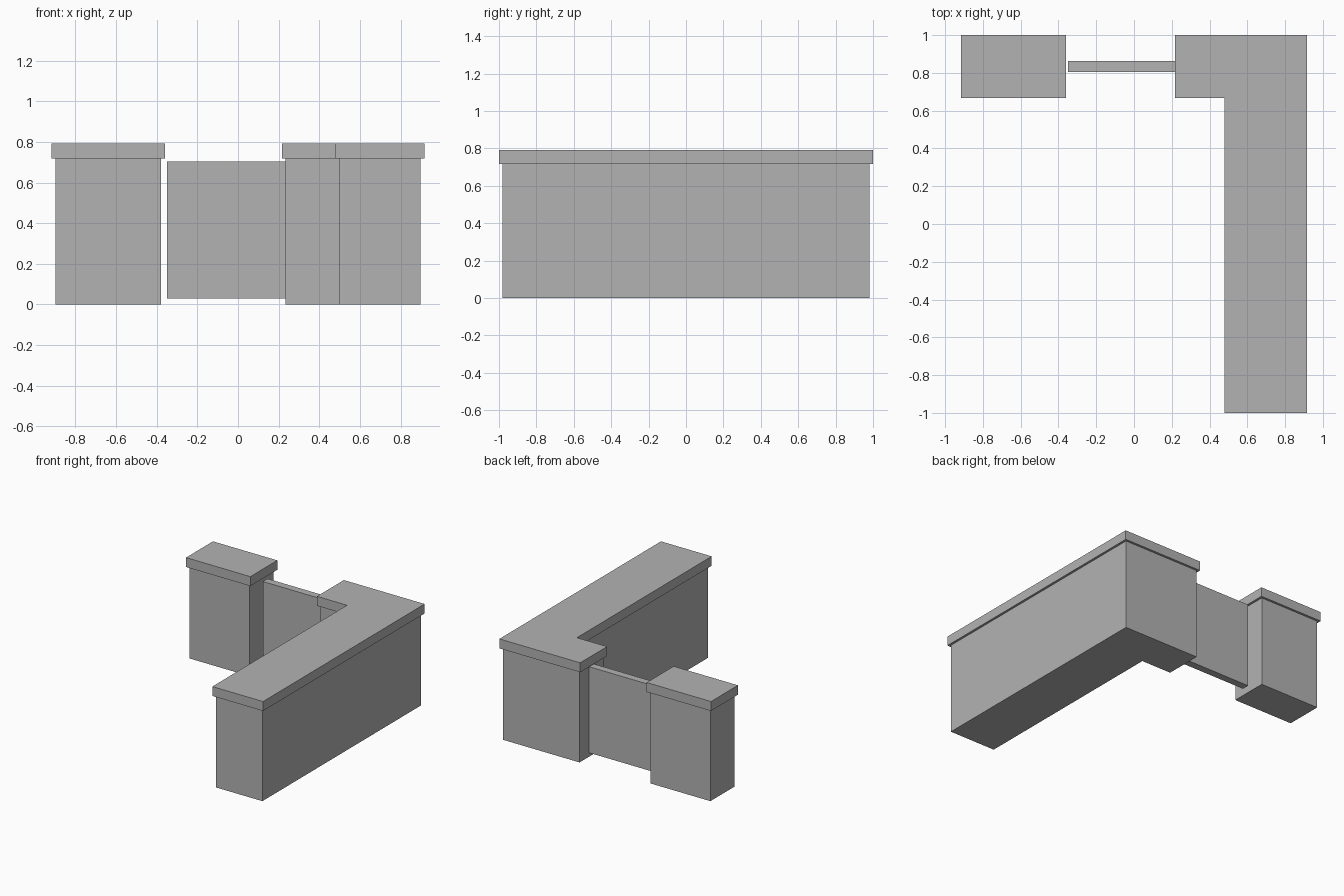
import bpy
import bmesh

if "Cube" in bpy.data.objects:
    bpy.data.objects.remove(bpy.data.objects["Cube"], do_unlink=True)

GREY = (0.45, 0.45, 0.45, 1)
stone = bpy.data.materials.new("plain grey")
stone.use_nodes = True
stone.diffuse_color = GREY
stone.node_tree.nodes["Principled BSDF"].inputs["Base Color"].default_value = GREY


def prism(name, outline, bottom, top):
    """Extrude a counter-clockwise plan outline between two heights."""
    bm = bmesh.new()
    base = bm.faces.new([bm.verts.new((x, y, bottom)) for x, y in outline])
    result = bmesh.ops.extrude_face_region(bm, geom=[base], use_keep_orig=True)
    for item in result["geom"]:
        if isinstance(item, bmesh.types.BMVert):
            item.co.z = top
    bmesh.ops.recalc_face_normals(bm, faces=bm.faces)
    mesh = bpy.data.meshes.new(name)
    bm.to_mesh(mesh)
    bm.free()
    mesh.materials.append(stone)
    obj = bpy.data.objects.new(name, mesh)
    bpy.context.collection.objects.link(obj)


def rectangle(x0, x1, y0, y1):
    return [(x0, y0), (x1, y0), (x1, y1), (x0, y1)]


def l_shape(inset):
    """Plan of the long counter with its short return at the back."""
    x0, x1, x2 = 0.217 + inset, 0.478 + inset, 0.917 - inset
    y0, y1, y2 = -1 + inset, 0.667 + inset, 1 - inset
    return [(x1, y0), (x2, y0), (x2, y2), (x0, y2), (x0, y1), (x1, y1)]


def pillar(inset):
    return rectangle(-0.917 + inset, -0.36 - inset, 0.667 + inset, 1 - inset)


# Bodies with overhanging slab tops
OVERHANG = 0.018
BODY_TOP, SLAB_TOP = 0.718, 0.792
for part, plan in (("counter", l_shape), ("pillar", pillar)):
    prism(part + "_body", plan(OVERHANG), 0, BODY_TOP)
    prism(part + "_top", plan(0), BODY_TOP, SLAB_TOP)

# Thin swing door hung on the counter, with a gap at the pillar
prism("swing_door", rectangle(-0.349, 0.236, 0.805, 0.863), 0.03, 0.704)
